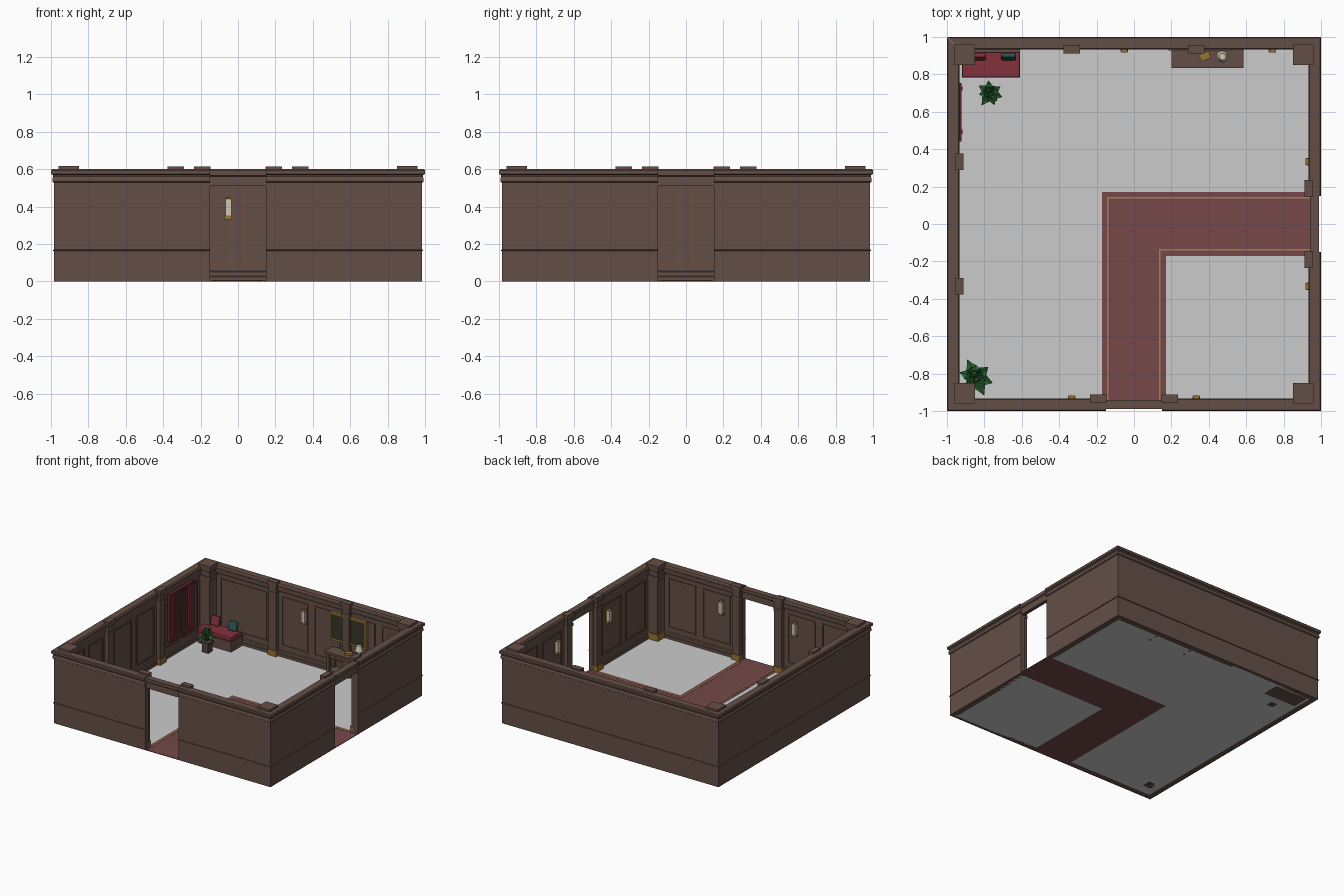
import bpy, bmesh, math, random
from mathutils import Matrix, Vector

if "Cube" in bpy.data.objects:
    bpy.data.objects.remove(bpy.data.objects["Cube"])

random.seed(4)


def material(name, r, g, b):
    m = bpy.data.materials.new(name)
    m.diffuse_color = [(c / 255) ** 2.2 for c in (r, g, b)] + [1]
    m.use_nodes = True
    m.node_tree.nodes["Principled BSDF"].inputs["Base Color"].default_value = m.diffuse_color
    return m


WOOD = material("dark_wood", 100, 80, 72)
TRIM = material("panel_trim", 112, 80, 62)
CARPET = material("carpet_red", 118, 74, 74)
STRIPE = material("stripe_gold", 165, 128, 84)
BRASS = material("brass", 150, 116, 56)
GLASS = material("lamp_glass", 205, 198, 175)
CLOTH = material("red_cloth", 130, 52, 62)
DRAPE = material("drape", 92, 42, 52)
TEAL = material("teal_cloth", 48, 84, 80)
CANVAS = material("canvas", 58, 56, 44)
PANE = material("pane", 72, 48, 40)
LEAF = material("leaf", 44, 98, 50)
POT = material("pot", 84, 68, 60)


def finish(name, bm, mat):
    bmesh.ops.recalc_face_normals(bm, faces=bm.faces)
    me = bpy.data.meshes.new(name)
    bm.to_mesh(me)
    bm.free()
    ob = bpy.data.objects.new(name, me)
    bpy.context.collection.objects.link(ob)
    if mat:
        me.materials.append(mat)
    return ob


def boxes(name, items, mat, matrix=Matrix(), bevel=0):
    """One mesh of boxes, each given as x0, x1, y0, y1, z0, z1."""
    bm = bmesh.new()
    for x0, x1, y0, y1, z0, z1 in items:
        m = Matrix.Translation(((x0 + x1) / 2, (y0 + y1) / 2, (z0 + z1) / 2))
        bmesh.ops.create_cube(bm, size=1, matrix=matrix @ m @ Matrix.Diagonal((x1 - x0, y1 - y0, z1 - z0, 1)))
    if bevel:
        bmesh.ops.bevel(bm, geom=bm.edges[:], offset=bevel, segments=2, affect='EDGES', profile=0.5)
    return finish(name, bm, mat)


def side(k):
    """Turns the front wall into wall k: front, right, back, left."""
    return Matrix.Rotation(k * math.pi / 2, 4, 'Z')


def run(name, profile, k, u0, u1, mat=WOOD):
    """Sweeps a (distance, height) profile along wall k; None mitres the corner."""
    bm = bmesh.new()
    a = [bm.verts.new(side(k) @ Vector((-d if u0 is None else u0, -d, z))) for d, z in profile]
    b = [bm.verts.new(side(k) @ Vector((d if u1 is None else u1, -d, z))) for d, z in profile]
    n = len(a)
    for i in range(n):
        j = (i + 1) % n
        bm.faces.new((a[i], a[j], b[j], b[i]))
    if u0 is not None:
        bm.faces.new(a)
    if u1 is not None:
        bm.faces.new(b)
    return finish(name, bm, mat)


def frame(name, k, u0, u1, z0, z1, d0, d1, w, mat):
    """Rectangular border on wall k."""
    y = (-d1, -d0)
    boxes(name, [(u0, u1, *y, z0, z0 + w), (u0, u1, *y, z1 - w, z1),
                 (u0, u0 + w, *y, z0 + w, z1 - w), (u1 - w, u1, *y, z0 + w, z1 - w)], mat, side(k))


def lathe(name, profile, x, y, z, mat, n=12, turn=0.0):
    bm = bmesh.new()
    rings = [[bm.verts.new((x + r * math.cos(turn + 2 * math.pi * i / n),
                            y + r * math.sin(turn + 2 * math.pi * i / n), z + h)) for i in range(n)]
             for r, h in profile]
    for p, q in zip(rings, rings[1:]):
        for i in range(n):
            bm.faces.new((p[i], p[(i + 1) % n], q[(i + 1) % n], q[i]))
    bm.faces.new(rings[0])
    bm.faces.new(rings[-1])
    ob = finish(name, bm, mat)
    return ob


# Walls with string course, crown and baseboard in one profile
DOOR, TOP = 0.15, 0.6
wall = [(.985, 0), (.985, .162), (.99, .164), (.99, .168), (.985, .17), (.985, .528), (.993, .533),
        (.993, .55), (.988, .56), (.99, .57), (1, .575), (1, .593), (.994, TOP), (.938, TOP),
        (.933, .592), (.933, .576), (.941, .57), (.942, .54), (.95, .525), (.95, .055),
        (.942, .05), (.942, .028), (.937, .024), (.937, 0)]
header = [(.98, .51), (.98, .56), (.99, .567), (.99, .594), (.94, .594), (.94, .567), (.95, .56), (.95, .51)]
for k, nm in enumerate(("front", "right", "back", "left")):
    if k < 2:
        run(nm + "_wall_a", wall, k, None, -DOOR)
        run(nm + "_wall_b", wall, k, DOOR, None)
        run(nm + "_door_header", header, k, -DOOR, DOOR)
        posts = (-.192, .192)
        bays = [(-.85, -.235), (.235, .85)]
    else:
        run(nm + "_wall", wall, k, None, None)
        posts = (-.333, .333)
        bays = [(-.85, -.375), (-.29, .29), (.375, .85)]
    # Pilasters: shaft, capital, roof cap and brass foot
    for u in posts:
        boxes(nm + "_pilaster", [(u - .034, u + .034, -.955, -.92, .05, .595),
                                 (u - .038, u + .038, -.955, -.917, .5, .525),
                                 (u - .044, u + .044, -.957, -.912, .575, .614)], WOOD, side(k))
        boxes(nm + "_pilaster_foot", [(u - .04, u + .04, -.955, -.913, .003, .05)], BRASS, side(k))
    # Panel mouldings, two per bay
    for a, b in bays:
        if k == 2 and a > .3:
            spans = [(a + .025, b - .025)]
        else:
            c = (a + b) / 2
            spans = [(a + .025, c - .03), (c + .03, b - .025)]
        for p, q in spans:
            frame(nm + "_panel_moulding", k, p, q, .09, .495, .943, .952, .01, TRIM)
    # Corner post
    boxes("corner_post", [(-.955, -.862, -.955, -.862, .05, .595),
                          (-.955, -.856, -.955, -.856, .495, .525),
                          (-.96, -.85, -.96, -.85, .57, .618)], WOOD, side(k))
    boxes("corner_foot", [(-.955, -.852, -.955, -.852, .003, .055)], BRASS, side(k))

# Floor around the L-shaped carpet
F = .003
boxes("floor", [(-.96, -.17, -.96, .96, 0, F), (-.17, .96, .17, .96, 0, F), (.17, .96, -.96, -.17, 0, F)], None)
boxes("carpet", [(-.17, .17, -.95, -.17, 0, .005), (-.17, .95, -.17, .17, 0, .005),
                 (-DOOR, DOOR, -.985, -.95, 0, .005), (.95, .985, -DOOR, DOOR, 0, .005)], CARPET)
S = (.004, .007)
boxes("carpet_stripes", [(-.145, -.137, -.98, .145, *S), (-.137, .98, .137, .145, *S),
                         (.134, .142, -.98, -.134, *S), (.142, .98, -.142, -.134, *S)], STRIPE)

# Wall lamps
for k, u in ((0, -.333), (0, .333), (1, -.333), (1, .333), (2, .052), (2, -.74)):
    boxes("lamp_bracket", [(u - .02, u + .02, -.952, -.922, .332, .352),
                           (u - .012, u + .012, -.952, -.94, .35, .45),
                           (u - .018, u + .018, -.945, -.916, .437, .443)], BRASS, side(k))
    boxes("lamp_shade", [(u - .016, u + .016, -.942, -.917, .352, .437)], GLASS, side(k))

# Draped window on the left wall
boxes("window_pane", [(-.73, -.46, -.952, -.938, .15, .51)], PANE, side(3))
frame("window_frame", 3, -.755, -.44, .13, .525, .922, .95, .022, DRAPE)
boxes("window_bars", [(-.603, -.592, -.945, -.93, .15, .51), (-.73, -.46, -.945, -.93, .37, .38)], WOOD, side(3))
boxes("drapes", [(s, s + .022, -.94, -.917 - .006 * (i % 2), .13, .51)
                 for i, s in enumerate((-.735, -.713, -.504, -.482))], CLOTH, side(3))

# Painting behind the back pilaster
boxes("painting_canvas", [(-.5, -.2, -.952, -.936, .28, .49)], CANVAS, side(2))
frame("painting_frame", 2, -.515, -.185, .27, .5, .928, .952, .016, BRASS)

# Console table with book and lamp
boxes("console_table", [(.2, .585, .835, .94, .195, .213), (.22, .565, .85, .93, .165, .195),
                        (.22, .565, .85, .93, .045, .06)]
      + [(x, x + .022, y, y + .022, 0, .195) for x in (.215, .548) for y in (.845, .91)], WOOD)
turn = Matrix.Translation((.38, .897, .213)) @ Matrix.Rotation(.35, 4, 'Z')
boxes("book", [(-.028, .028, -.02, .02, 0, .014)], BRASS, turn)
lathe("table_lamp_base", [(.022, 0), (.022, .008), (.008, .015), (.014, .03), (.006, .045), (.006, .06)],
      .473, .895, .213, BRASS)
lathe("table_lamp_shade", [(.032, .05), (.018, .098)], .473, .895, .213, GLASS)

# Bench with cushion and pillows
boxes("bench_base", [(-.915, -.615, .79, .935, .0, .09), (-.92, -.61, .783, .935, .075, .09)], WOOD)
boxes("bench_cushion", [(-.92, -.61, .783, .92, .09, .128)], CLOTH, bevel=.008)
for nm, x, mat in (("teal_pillow", -.67, TEAL), ("red_pillow", -.83, CLOTH)):
    m = Matrix.Translation((x, .895, .165)) @ Matrix.Rotation(-.25, 4, 'X')
    boxes(nm, [(-.04, .04, -.013, .013, -.038, .038)], mat, m, bevel=.009)


# Potted plants with folded, drooping leaves
def plant(x, y, size):
    boxes("plant_pot", [(x - .03 * size, x + .03 * size, y - .03 * size, y + .03 * size, 0, .08 * size),
                        (x - .038 * size, x + .038 * size, y - .038 * size, y + .038 * size,
                         .075 * size, .095 * size)], POT)
    bm = bmesh.new()
    for count, reach, rise in ((6, .08, .03), (5, .06, .075), (4, .03, .105)):
        for i in range(count):
            a = 2 * math.pi * i / count + random.uniform(-.3, .3) + reach * 9
            r = reach * random.uniform(.85, 1.1)
            m = Matrix.Translation((x, y, .09 * size)) @ Matrix.Rotation(a, 4, 'Z') @ Matrix.Scale(size, 4)
            base, left, mid, right, tip = [bm.verts.new(m @ Vector(p)) for p in (
                (0, 0, 0), (r * .5, .024, rise + .012), (r * .55, 0, rise + .002),
                (r * .5, -.024, rise + .012), (r, 0, rise * .9))]
            for f in ((base, mid, left), (base, right, mid), (left, mid, tip), (mid, right, tip)):
                bm.faces.new(f)
    finish("plant_leaves", bm, LEAF)


plant(-.77, .7, .95)
plant(-.845, -.82, 1.25)
